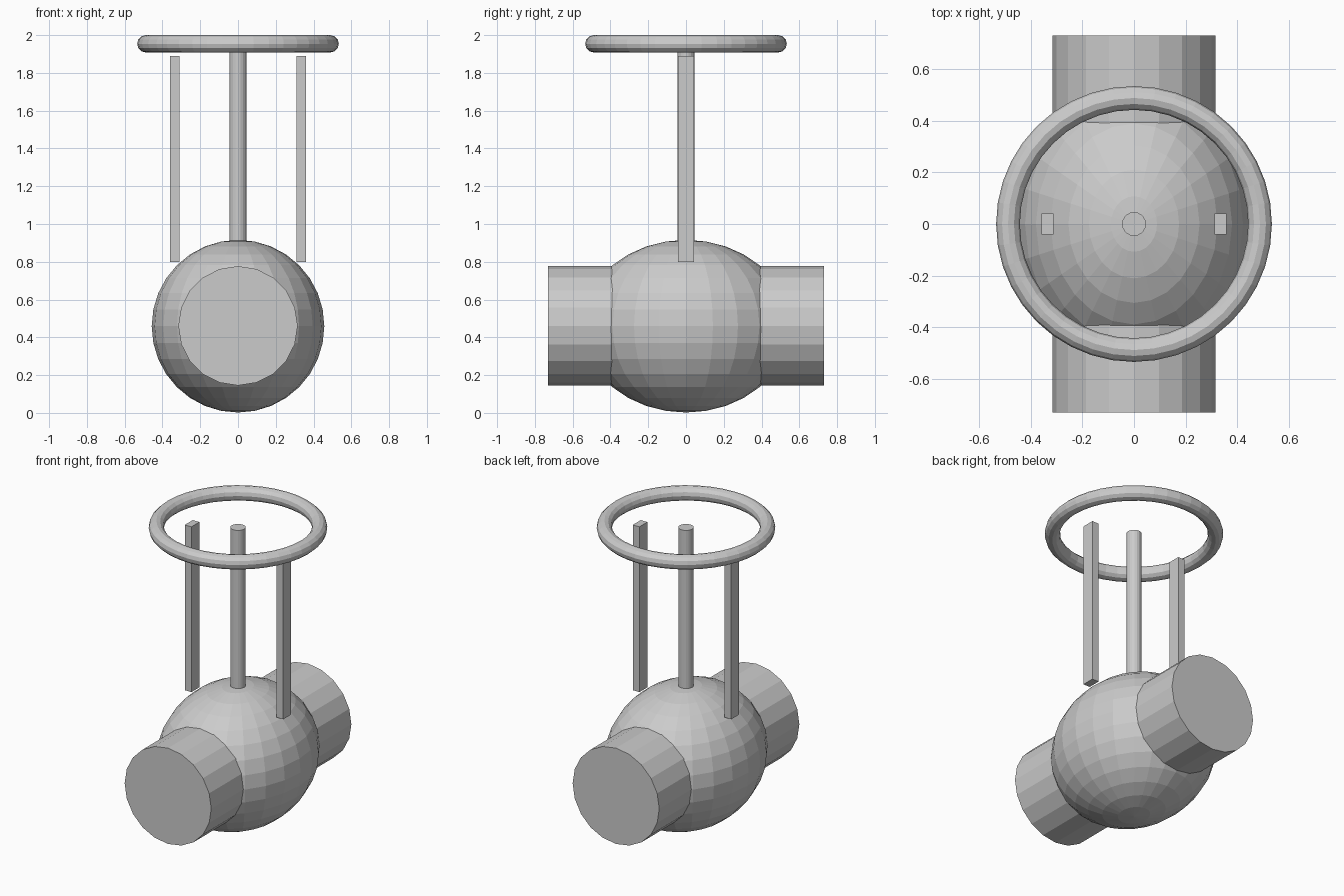
import bpy
from math import pi

if "Cube" in bpy.data.objects:
    bpy.data.objects.remove(bpy.data.objects["Cube"])


def finish(name, scale=None):
    ob = bpy.context.object
    ob.name = name
    if scale:
        ob.scale = scale
    bpy.ops.object.transform_apply(location=False, rotation=True, scale=True)
    return ob


BODY_Z = 0.459

# Valve body: sphere stretched along the pipe
bpy.ops.mesh.primitive_uv_sphere_add(segments=24, ring_count=16, radius=1, location=(0, 0, BODY_Z))
finish("valve_body", (0.457, 0.55, 0.457))

# Pipe running front to back through the body
bpy.ops.mesh.primitive_cylinder_add(vertices=20, radius=0.316, depth=1.46,
                                    location=(0, 0, 0.461), rotation=(pi / 2, 0, 0))
finish("pipe")

# Central stem
STEM_BOTTOM, STEM_TOP = 0.86, 1.955
bpy.ops.mesh.primitive_cylinder_add(vertices=20, radius=0.046, depth=STEM_TOP - STEM_BOTTOM,
                                    location=(0, 0, (STEM_TOP + STEM_BOTTOM) / 2))
finish("stem")

# Yoke bars on either side of the stem
for side, label in ((-1, "left"), (1, "right")):
    bpy.ops.mesh.primitive_cube_add(size=1, location=(side * 0.335, 0, 1.345))
    finish("yoke_bar_" + label, (0.048, 0.083, 1.09))

# Handwheel rim
bpy.ops.mesh.primitive_torus_add(major_segments=40, minor_segments=12, major_radius=0.488,
                                 minor_radius=0.046, location=(0, 0, 1.954))
finish("handwheel_rim")
